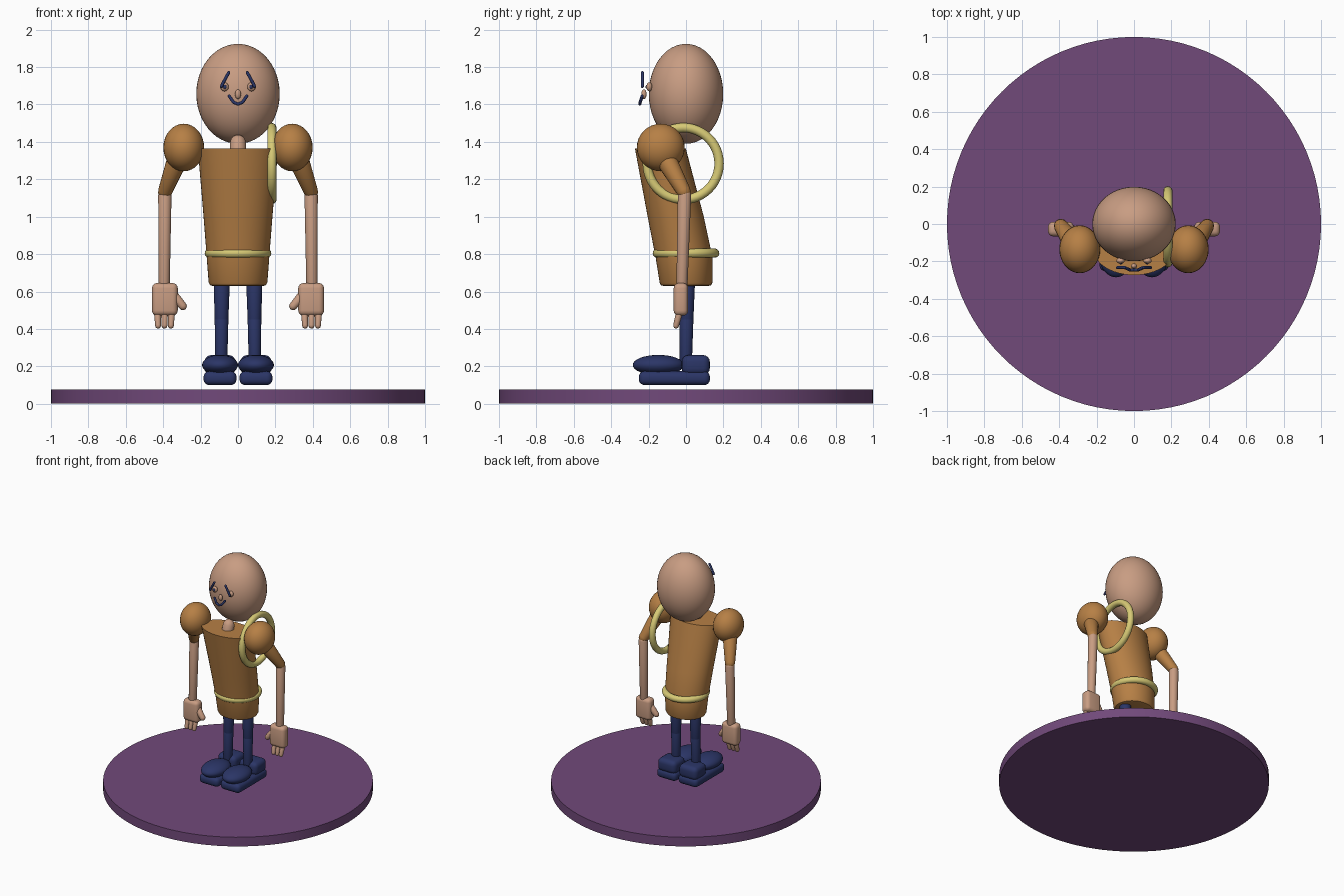
import bpy, bmesh, math
from mathutils import Vector, Matrix

if "Cube" in bpy.data.objects:
    bpy.data.objects.remove(bpy.data.objects["Cube"])


def material(name, rgb):
    m = bpy.data.materials.new(name)
    m.diffuse_color = (*rgb, 1)
    m.use_nodes = True
    m.node_tree.nodes["Principled BSDF"].inputs["Base Color"].default_value = m.diffuse_color
    return m


SKIN = material("skin", (0.58, 0.335, 0.225))
TAN = material("tan_cloth", (0.47, 0.215, 0.06))
ROPE = material("yellow_rope", (0.68, 0.59, 0.18))
NAVY = material("navy", (0.024, 0.036, 0.135))
PURPLE = material("purple", (0.165, 0.067, 0.195))


def finish(bm, name, mat, angle=40):
    bmesh.ops.recalc_face_normals(bm, faces=bm.faces)
    me = bpy.data.meshes.new(name)
    bm.to_mesh(me)
    bm.free()
    ob = bpy.data.objects.new(name, me)
    bpy.context.collection.objects.link(ob)
    me.materials.append(mat)
    bpy.ops.object.select_all(action='DESELECT')
    bpy.context.view_layer.objects.active = ob
    ob.select_set(True)
    bpy.ops.object.shade_smooth_by_angle(angle=math.radians(angle))
    return ob


def ellipsoid(name, mat, loc, radii, seg=32):
    bm = bmesh.new()
    bmesh.ops.create_uvsphere(bm, u_segments=seg, v_segments=seg // 2, radius=1,
                              matrix=Matrix.Translation(loc) @ Matrix.Diagonal((*radii, 1)))
    return finish(bm, name, mat)


def loft(name, mat, rings, seg=32):
    """Rings are (centre, right axis, forward axis); both ends are capped."""
    bm = bmesh.new()
    loops = []
    for c, u, v in rings:
        angles = [2 * math.pi * i / seg for i in range(seg)]
        loops.append([bm.verts.new(c + u * math.cos(a) + v * math.sin(a)) for a in angles])
    for a, b in zip(loops, loops[1:]):
        for i in range(seg):
            j = (i + 1) % seg
            bm.faces.new((a[i], a[j], b[j], b[i]))
    bm.faces.new(loops[0])
    bm.faces.new(loops[-1])
    return finish(bm, name, mat)


def limb(name, mat, p, q, r0, r1, seg=20):
    """Tapered tube with rounded ends from p to q."""
    p, q = Vector(p), Vector(q)
    d = (q - p).normalized()
    u = d.orthogonal().normalized()
    v = d.cross(u)
    rings = []
    for a in (-85, -60, -30, 0):
        t = math.radians(a)
        rings.append((p + d * r0 * math.sin(t), u * r0 * math.cos(t), v * r0 * math.cos(t)))
    for a in (0, 30, 60, 85):
        t = math.radians(a)
        rings.append((q + d * r1 * math.sin(t), u * r1 * math.cos(t), v * r1 * math.cos(t)))
    return loft(name, mat, rings, seg)


def upright(name, mat, profile, seg=48):
    """Elliptical profile rows: z, y centre, x radius, y radius."""
    return loft(name, mat, [(Vector((0, y, z)), Vector((rx, 0, 0)), Vector((0, ry, 0)))
                            for z, y, rx, ry in profile], seg)


def soft_box(name, mat, loc, size, bevel):
    bm = bmesh.new()
    bmesh.ops.create_cube(bm, size=1,
                          matrix=Matrix.Translation(loc) @ Matrix.Diagonal((*size, 1)))
    bmesh.ops.bevel(bm, geom=bm.edges[:], offset=bevel, segments=4, profile=0.5,
                    affect='EDGES')
    return finish(bm, name, mat)


def ring(name, mat, loc, major, minor, rot, seg=48, sides=14):
    bm = bmesh.new()
    grid = []
    for i in range(seg):
        a = 2 * math.pi * i / seg
        row = []
        for j in range(sides):
            b = 2 * math.pi * j / sides
            r = major + minor * math.cos(b)
            row.append(bm.verts.new(Vector(loc) + rot @ Vector(
                (r * math.cos(a), r * math.sin(a), minor * math.sin(b)))))
        grid.append(row)
    for i in range(seg):
        for j in range(sides):
            k, l = (i + 1) % seg, (j + 1) % sides
            bm.faces.new((grid[i][j], grid[k][j], grid[k][l], grid[i][l]))
    return finish(bm, name, mat, 60)


def stroke(name, mat, pts):
    for i, (p, q) in enumerate(zip(pts, pts[1:])):
        limb(f"{name}_{i + 1}", mat, p, q, 0.0085, 0.0085, 10)


# Round stand
upright("stand", PURPLE, [(0, 0, 1, 1), (0.075, 0, 1, 1)], 96)

# Forward-leaning torso, neck and head
upright("torso", TAN, [(0.63, 0, 0.135, 0.12), (0.634, 0, 0.149, 0.134),
                       (0.648, 0, 0.157, 0.141), (0.78, -0.01, 0.167, 0.152),
                       (1.0, -0.055, 0.184, 0.15), (1.365, -0.137, 0.215, 0.136)])
limb("neck", SKIN, (0, -0.135, 1.34), (0, -0.12, 1.395), 0.045, 0.043)
ellipsoid("head", SKIN, (0, 0, 1.657), (0.223, 0.199, 0.267), 48)

# Belt and rope coil slung over one shoulder
ring("belt", ROPE, (0, 0, 0.805), 0.153, 0.025, Matrix.Identity(3))
ring("rope_coil", ROPE, (0.181, -0.015, 1.284), 0.192, 0.025, Matrix.Rotation(math.pi / 2, 3, 'Y'))

# Nose and smile
ellipsoid("nose", SKIN, (0, -0.225, 1.655), (0.016, 0.014, 0.026), 16)
stroke("smile", NAVY, [(-0.047, -0.234, 1.645), (-0.024, -0.245, 1.612), (0, -0.247, 1.602),
                       (0.024, -0.245, 1.612), (0.047, -0.234, 1.645)])

for side, s in (("left", 1), ("right", -1)):
    # Eye and brow
    ellipsoid(side + "_eye", SKIN, (s * 0.072, -0.196, 1.694), (0.022, 0.016, 0.024), 16)
    ellipsoid(side + "_pupil", NAVY, (s * 0.07, -0.209, 1.694), (0.01, 0.007, 0.011), 12)
    stroke(side + "_brow", NAVY, [(s * 0.05, -0.233, 1.77), (s * 0.08, -0.233, 1.715),
                                  (s * 0.088, -0.233, 1.697)])

    # Shoulder and arm
    ellipsoid(side + "_shoulder", TAN, (s * 0.29, -0.135, 1.37), (0.109, 0.128, 0.127))
    limb(side + "_upper_arm", TAN, (s * 0.315, -0.12, 1.33), (s * 0.39, -0.012, 1.135),
         0.058, 0.038)
    limb(side + "_forearm", SKIN, (s * 0.391, -0.008, 1.115), (s * 0.395, -0.022, 0.62),
         0.036, 0.03)

    # Hand with fingers and thumb
    soft_box(side + "_palm", SKIN, (s * 0.391, -0.027, 0.558), (0.138, 0.078, 0.175), 0.028)
    for i, dx in enumerate((-0.038, 0, 0.038)):
        limb(f"{side}_finger_{i + 1}", SKIN, (s * (0.393 + dx), -0.035, 0.49),
             (s * (0.393 + dx * 0.9), -0.053, 0.418), 0.019, 0.016, 12)
    limb(side + "_thumb", SKIN, (s * 0.345, -0.03, 0.58), (s * 0.295, -0.037, 0.522),
         0.027, 0.022, 14)

    # Leg in two sections
    limb(side + "_thigh", NAVY, (s * 0.087, 0.005, 0.66), (s * 0.088, 0.003, 0.45), 0.044, 0.037)
    limb(side + "_shin", NAVY, (s * 0.088, 0.003, 0.45), (s * 0.09, -0.001, 0.22), 0.037, 0.033)

    # Shoe
    soft_box(side + "_sole", NAVY, (s * 0.096, -0.062, 0.137), (0.176, 0.38, 0.074), 0.03)
    ellipsoid(side + "_toe_cap", NAVY, (s * 0.096, -0.148, 0.207), (0.096, 0.137, 0.054))
    soft_box(side + "_heel", NAVY, (s * 0.096, 0.052, 0.207), (0.165, 0.15, 0.106), 0.035)
